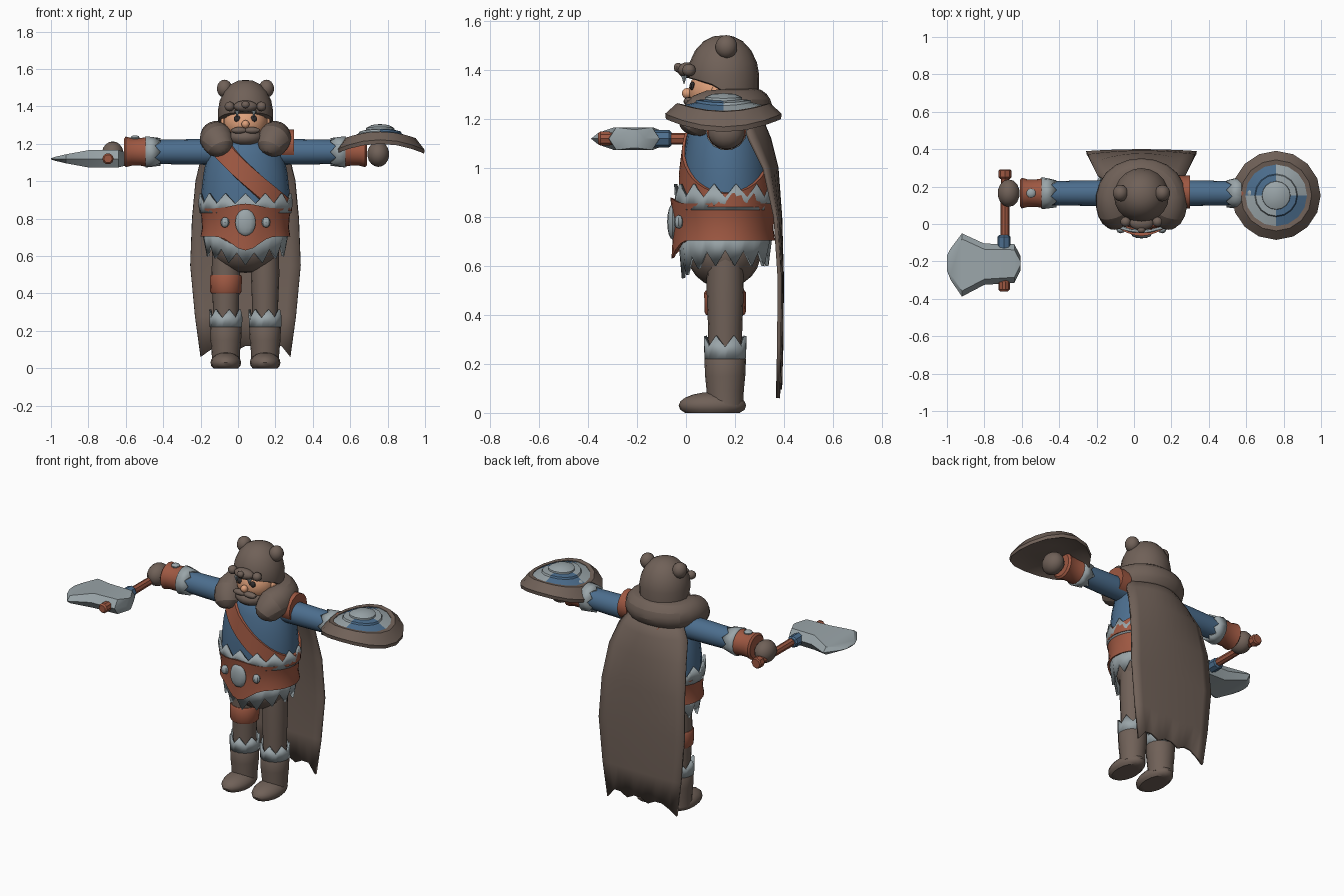
import bpy, bmesh, math
from mathutils import Vector

if "Cube" in bpy.data.objects:
    bpy.data.objects.remove(bpy.data.objects["Cube"])

CX, CY = 0.04, 0.16
TAU = math.tau
parts = []


def material(name, rgb):
    m = bpy.data.materials.new(name)
    m.use_nodes = True
    col = [((c / 255 + 0.055) / 1.055) ** 2.4 for c in rgb] + [1]
    m.diffuse_color = col
    bsdf = m.node_tree.nodes["Principled BSDF"]
    bsdf.inputs["Base Color"].default_value = col
    return m


BROWN = material("brown fur", (112, 97, 88))
RED = material("red leather", (158, 88, 66))
BLUE = material("blue cloth", (76, 110, 142))
GREY = material("grey metal", (154, 165, 169))
SKIN = material("skin", (222, 160, 122))
DARK = material("dark eye", (50, 46, 46))


def finish(name, bm, *mats, rule=None, thick=0, sub=0):
    bmesh.ops.remove_doubles(bm, verts=bm.verts, dist=0.0004)
    bmesh.ops.recalc_face_normals(bm, faces=bm.faces)
    for f in bm.faces:
        f.material_index = rule(f.calc_center_median()) if rule else 0
    me = bpy.data.meshes.new(name)
    bm.to_mesh(me)
    bm.free()
    for m in mats:
        me.materials.append(m)
    ob = bpy.data.objects.new(name, me)
    bpy.context.collection.objects.link(ob)
    if thick:
        mod = ob.modifiers.new("thickness", 'SOLIDIFY')
        mod.thickness, mod.offset = thick, 0
    if sub:
        ob.modifiers.new("rounding", 'SUBSURF').levels = sub
        ob.modifiers["rounding"].render_levels = sub
    parts.append(ob)
    return ob


def skin_rings(bm, rings, closed=True, caps=False):
    vs = [[bm.verts.new(p) for p in r] for r in rings]
    n = len(vs[0])
    for a, b in zip(vs, vs[1:]):
        for j in range(n if closed else n - 1):
            k = (j + 1) % n
            bm.faces.new((a[j], a[k], b[k], b[j]))
    if caps:
        bm.faces.new(vs[0])
        bm.faces.new(vs[-1])


def lathe(name, prof, at, *mats, axis='z', sy=1, seg=16, warp=None, caps=True, **kw):
    """Revolve (radius, height) rows about an axis; warp(row, column, angle, r, h) reshapes them."""
    rings = []
    for i, (r0, h0) in enumerate(prof):
        ring = []
        for j in range(seg):
            a = TAU * j / seg
            r, h = warp(i, j, a, r0, h0) if warp else (r0, h0)
            u, v = r * math.cos(a), r * math.sin(a) * sy
            ring.append({'z': (at[0] + u, at[1] + v, h), 'x': (h, at[0] + u, at[1] + v),
                         'y': (at[0] + u, h, at[1] + v)}[axis])
        rings.append(ring)
    bm = bmesh.new()
    skin_rings(bm, rings, caps=caps)
    return finish(name, bm, *mats, **kw)


def ball(name, at, size, mat, seg=14, floor=None):
    bm = bmesh.new()
    bmesh.ops.create_uvsphere(bm, u_segments=seg, v_segments=seg // 2 + 2, radius=1)
    for v in bm.verts:
        v.co = Vector(at) + v.co * Vector(size)
        if floor is not None:
            v.co.z = max(v.co.z, floor)
    return finish(name, bm, mat)


def zigzag(row, step):
    return lambda i, j, a, r, h: (r, h + (step if i == row and j % 2 else 0))


def front(a, power):
    return max(0, -math.sin(a)) ** power


# Torso, trims and belt
TORSO = [(0.235, 0.84), (0.235, 0.95), (0.225, 1.04), (0.205, 1.14), (0.17, 1.22), (0.09, 1.28)]


def torso_radius(z):
    for (r0, z0), (r1, z1) in zip(TORSO, TORSO[1:]):
        if z <= z1:
            return r0 + (r1 - r0) * (z - z0) / (z1 - z0)
    return TORSO[-1][0]


def strap_path(i, j, a, r, h):
    z = min(1.27, max(0.84, 1.04 - 0.21 * math.cos(a) + h))
    return torso_radius(z) + r, z


lathe("torso", TORSO, (CX, 0.165), BLUE, sy=0.78, seg=24)
lathe("chest_strap", [(0, -0.07), (0.014, -0.065), (0.014, 0.065), (0, 0.07)], (CX, 0.165), RED,
      sy=0.79, seg=40, warp=strap_path, caps=False)
lathe("waist_trim", [(0.238, 0.83), (0.246, 0.88)], (CX, CY), GREY, sy=0.82, seg=28,
      warp=zigzag(1, 0.055), caps=False, thick=0.014)


def belt_shape(i, j, a, r, h):
    f = front(a, 14)
    return r + 0.018 * f, h + (-0.075 * f if i < 2 else 0.025 * f if i > 3 else 0)


lathe("belt", [(0.225, 0.71), (0.24, 0.705), (0.232, 0.75), (0.236, 0.81), (0.246, 0.855), (0.225, 0.85)],
      (CX, CY), RED, sy=0.85, seg=40, warp=belt_shape)
ball("belt_medallion", (CX, -0.055, 0.78), (0.055, 0.022, 0.072), GREY, 12)
for s in (-1, 1):
    ball("belt_stud", (CX + s * 0.11, -0.03, 0.78), (0.024, 0.02, 0.028), GREY, 8)


def skirt_shape(i, j, a, r, h):
    drop = 0.065 * (j % 2) + 0.05 * front(a, 3)
    return r, h - (drop if i == 0 else 0)


lathe("skirt_trim", [(0.205, 0.665), (0.225, 0.73)], (CX, CY), GREY, sy=0.83, seg=28,
      warp=skirt_shape, caps=False, thick=0.014)
ball("hips", (CX, 0.155, 0.65), (0.185, 0.15, 0.14), BROWN, 18)

# Legs and boots
for s, side in ((-1, "right"), (1, "left")):
    x = CX + s * 0.105
    lathe(side + "_leg", [(0.068, 0.22), (0.07, 0.35), (0.076, 0.5), (0.074, 0.64)], (x, CY), BROWN)
    lathe(side + "_boot_trim", [(0.08, 0.22), (0.083, 0.27)], (x, CY), GREY, seg=14,
          warp=zigzag(1, 0.045), caps=False, thick=0.012)
    lathe(side + "_boot", [(0.074, 0.03), (0.076, 0.09), (0.082, 0.15), (0.085, 0.22), (0.078, 0.235)],
          (x, CY), BROWN)
    ball(side + "_foot", (x, 0.108, 0.03), (0.082, 0.138, 0.055), BROWN, 16, floor=0)
lathe("thigh_band", [(0.078, 0.4), (0.084, 0.41), (0.086, 0.49), (0.08, 0.5)], (CX - 0.105, CY), RED)

# Arms
for s, side in ((-1, "right"), (1, "left")):
    def along(rows):
        return [(r, CX + s * d) for r, d in rows]
    axis = (0.165, 1.157)
    lathe(side + "_arm", along([(0.07, 0.1), (0.068, 0.3), (0.064, 0.5)]), axis, BLUE, axis='x')
    lathe(side + "_cuff", along([(0.07, 0.485), (0.08, 0.535)]), axis, GREY, axis='x', seg=14,
          warp=zigzag(0, -s * 0.03), caps=False, thick=0.012)
    lathe(side + "_bracer", along([(0.07, 0.515), (0.08, 0.525), (0.074, 0.56), (0.074, 0.61),
          (0.082, 0.64), (0.07, 0.65)]), axis, RED, axis='x')
    ball(side + "_bracer_stud", (CX + s * 0.59, 0.165, 1.232), (0.026, 0.026, 0.014), GREY, 10)
    ball(side + "_hand", (CX + s * 0.71, 0.165, 1.145), (0.06, 0.075, 0.068), BROWN)
lathe("shoulder_band", [(0.07, 0.235), (0.088, 0.235), (0.088, 0.3), (0.07, 0.3)], (0.17, 1.19), RED,
      axis='x', seg=14)

# Fur collar, a thick open loop with rounded ends
half = [(0.12, 0.02, 1.14, 0.03), (0.13, 0.025, 1.17, 0.085), (0.15, 0.06, 1.23, 0.1),
        (0.17, 0.15, 1.24, 0.09), (0.14, 0.23, 1.24, 0.088), (0.06, 0.275, 1.245, 0.088)]
path = [(-x, y, z, r) for x, y, z, r in half] + half[::-1]
rings = []
for i, (x, y, z, r) in enumerate(path):
    p, q = path[max(i - 1, 0)], path[min(i + 1, len(path) - 1)]
    t = (Vector(q[:3]) - Vector(p[:3])).normalized()
    side = t.cross(Vector((-x, 0.14 - y, 0.3))).normalized()
    up = side.cross(t)
    rings.append([Vector((CX + x, y, z)) + r * (side * math.cos(TAU * k / 10) + up * math.sin(TAU * k / 10))
                  for k in range(10)])
bm = bmesh.new()
skin_rings(bm, rings, caps=True)
finish("fur_collar", bm, BROWN, sub=1)

# Head and face
ball("head", (CX, 0.135, 1.31), (0.118, 0.125, 0.11), SKIN, 18)
ball("nose", (CX, 0.005, 1.305), (0.022, 0.022, 0.022), SKIN, 10)
ball("beard", (CX, 0.075, 1.235), (0.095, 0.085, 0.05), BROWN)
lathe("neck_trim", [(0.115, 1.26), (0.118, 1.29)], (CX, 0.18), GREY, seg=20, warp=zigzag(0, -0.04),
      caps=False, thick=0.012)
for s in (-1, 1):
    ball("moustache", (CX + s * 0.035, 0.012, 1.272), (0.045, 0.022, 0.018), BROWN, 10)
    ball("eye", (CX + s * 0.045, 0.026, 1.335), (0.018, 0.012, 0.018), DARK, 10)
    ball("ear", (CX + s * 0.117, 0.13, 1.31), (0.018, 0.028, 0.032), SKIN, 10)

# Animal hood
lathe("hood", [(0.135, 1.31), (0.146, 1.315), (0.147, 1.38), (0.138, 1.43), (0.115, 1.48), (0.08, 1.518),
      (0.04, 1.538), (0.0, 1.542)], (CX, 0.152), BROWN, seg=20,
      warp=lambda i, j, a, r, h: (r, h + (0.055 * front(a, 0.6) if i < 2 else 0)))
ball("snout", (CX, 0.005, 1.4), (0.065, 0.04, 0.032), BROWN)
ball("snout_nose", (CX, -0.032, 1.41), (0.022, 0.018, 0.02), BROWN, 10)
for s in (-1, 1):
    ball("hood_ear", (CX + s * 0.112, 0.165, 1.495), (0.042, 0.045, 0.048), BROWN)
    ball("hood_cheek", (CX + s * 0.085, 0.012, 1.4), (0.028, 0.028, 0.026), BROWN, 10)
    lathe("fang", [(0.0, 1.34), (0.014, 1.378)], (CX + s * 0.045, -0.008), GREY, seg=6)

# Cape: rows of half width, depth, height and wrap
rows = [(0.15, 0.29, 1.24, 0.08), (0.235, 0.34, 1.12, 0.08), (0.265, 0.37, 1.0, 0.05), (0.285, 0.385, 0.8, 0.02),
        (0.295, 0.392, 0.55, 0.01), (0.27, 0.39, 0.28, 0.01), (0.24, 0.385, 0.12, 0.01)]
cols = [k / 5 for k in range(-5, 6)]
rings = [[(CX + w * u, y - wrap * u * u, z) for u in cols] for w, y, z, wrap in rows]
rings[-1] = [(x, y, 0.06 if k in (0, 10) else z - 0.025 * (k % 3 == 1))
             for k, (x, y, z) in enumerate(rings[-1])]
bm = bmesh.new()
skin_rings(bm, rings, closed=False)
finish("cape", bm, BROWN, thick=0.016)

# Shield, bowed across its width
SX, SY = 0.76, 0.153


def bow(i, j, a, r, h):
    return r, h - 0.95 * (r * math.cos(a)) ** 2


lathe("shield_rim", [(0, 1.215), (0.1, 1.215), (0.19, 1.215), (0.235, 1.2), (0.238, 1.222), (0.19, 1.265),
      (0.165, 1.26), (0.165, 1.23)], (SX, SY), BROWN, warp=bow, caps=False)
lathe("shield_face", [(0.17, 1.255), (0.115, 1.268), (0.11, 1.278), (0.06, 1.282)], (SX, SY), BLUE, GREY,
      warp=bow, caps=False, rule=lambda c: int((c.x - SX) * (c.y - SY) > 0))
lathe("shield_boss", [(0.078, 1.27), (0.075, 1.29), (0.045, 1.303), (0, 1.306)], (SX, SY), GREY, warp=bow)

# Axe
AX, AZ = -0.69, 1.12
lathe("axe_handle", [(0.026, -0.35), (0.022, 0.27)], (AX, AZ), RED, axis='y', seg=8)
lathe("axe_tip", [(0.022, -0.36), (0.03, -0.35), (0.03, -0.31)], (AX - 0.005, AZ), RED, axis='y', seg=10)
lathe("axe_pommel", [(0.026, 0.24), (0.034, 0.25), (0.034, 0.285), (0.028, 0.292)], (AX, AZ), RED, axis='y', seg=8)
lathe("axe_collar", [(0.036, -0.13), (0.036, -0.07), (0.028, -0.06)], (AX - 0.005, AZ), BLUE, axis='y', seg=8)
stations = [(-1.0, -0.25, -0.17, 0.003), (-0.98, -0.3, -0.13, 0.01), (-0.92, -0.388, -0.05, 0.024),
            (-0.8, -0.325, -0.105, 0.046), (-0.64, -0.315, -0.108, 0.046), (-0.607, -0.25, -0.17, 0.038)]
bm = bmesh.new()
skin_rings(bm, [[(x, lo, AZ), (x, lo + 0.03, AZ + t), (x, hi - 0.03, AZ + t), (x, hi, AZ),
                 (x, hi - 0.03, AZ - t), (x, lo + 0.03, AZ - t)] for x, lo, hi, t in stations], caps=True)
finish("axe_blade", bm, GREY)

# Smooth shading with kept edges
for ob in bpy.context.selected_objects:
    ob.select_set(False)
for ob in parts:
    ob.select_set(True)
bpy.context.view_layer.objects.active = parts[0]
bpy.ops.object.shade_smooth_by_angle(angle=math.radians(35))
